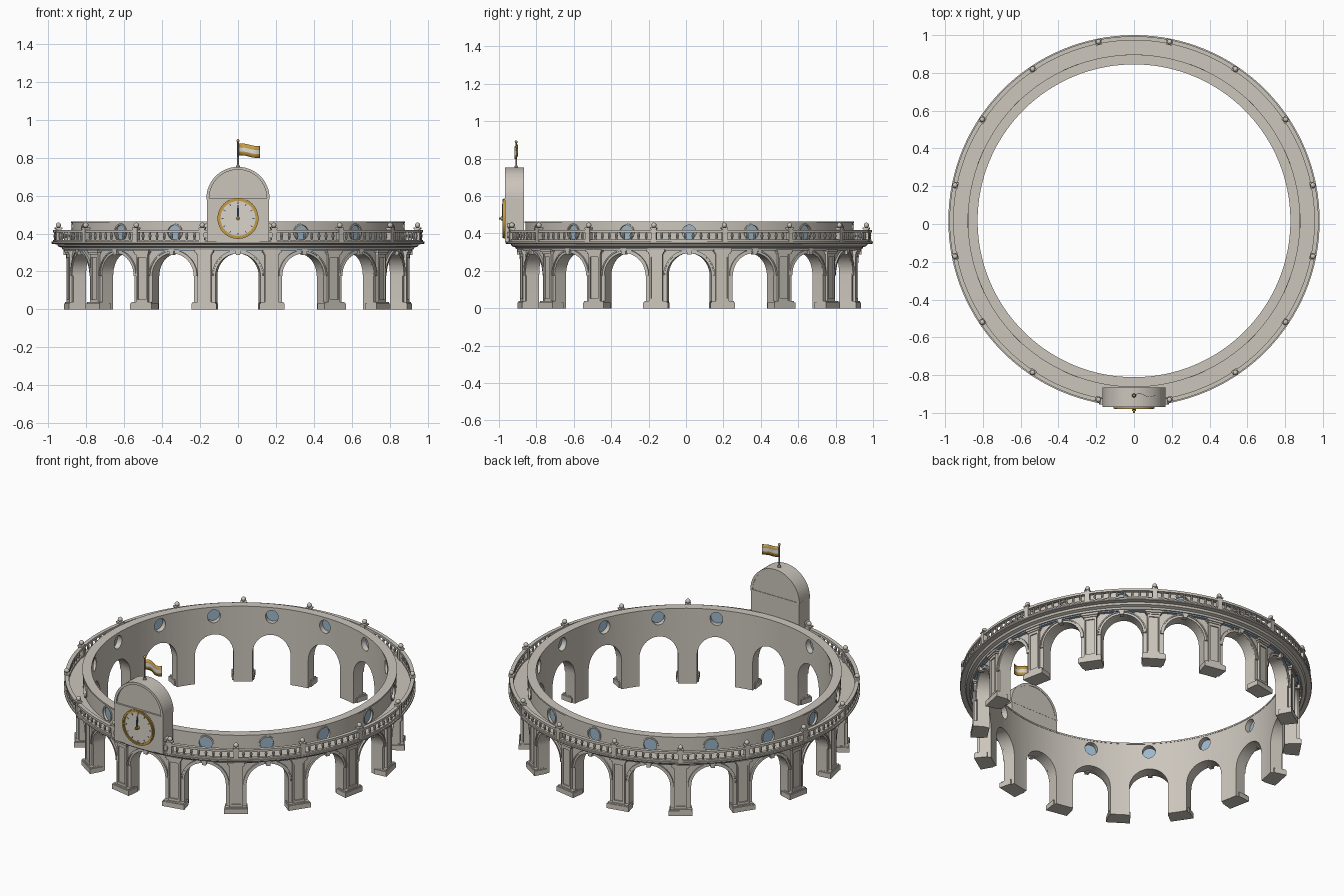
import bpy, bmesh, math
from mathutils import Matrix, Vector

if "Cube" in bpy.data.objects:
    bpy.data.objects.remove(bpy.data.objects["Cube"])

CY = 0.017            # ring centre in y
R = 0.91              # radius at which bay widths are measured
BAYS = 16
STEP = math.tau / BAYS
ARCH, SPRING = 0.12, 0.175


def material(name, rgb):
    m = bpy.data.materials.new(name)
    m.use_nodes = True
    m.diffuse_color = (*rgb, 1)
    m.node_tree.nodes["Principled BSDF"].inputs["Base Color"].default_value = (*rgb, 1)
    return m


STONE = material("warm stone", (0.60, 0.56, 0.50))
FACE = material("pale dial", (0.70, 0.66, 0.59))
GOLD = material("gold", (0.55, 0.33, 0.06))
GLASS = material("blue glass", (0.33, 0.47, 0.60))
DARK = material("dark blue", (0.05, 0.08, 0.16))
METAL = material("grey metal", (0.22, 0.20, 0.18))
WHITE = material("flag white", (0.75, 0.72, 0.66))


def finish(bm, name, mat):
    bmesh.ops.recalc_face_normals(bm, faces=bm.faces)
    me = bpy.data.meshes.new(name)
    bm.to_mesh(me)
    bm.free()
    ob = bpy.data.objects.new(name, me)
    bpy.context.collection.objects.link(ob)
    me.materials.append(mat)
    smooth(ob)
    return ob


def smooth(ob):
    bpy.ops.object.select_all(action='DESELECT')
    ob.select_set(True)
    bpy.context.view_layer.objects.active = ob
    bpy.ops.object.shade_smooth_by_angle(angle=0.5)


def polar(a, r, z):
    return Vector((r * math.sin(a), CY - r * math.cos(a), z))


def loft(bm, a, b):
    """Closed solid between two matching outlines."""
    va, vb = [bm.verts.new(p) for p in a], [bm.verts.new(p) for p in b]
    bm.faces.new(va)
    bm.faces.new(vb[::-1])
    for i in range(len(va)):
        j = (i + 1) % len(va)
        bm.faces.new((va[i], vb[i], vb[j], va[j]))


def radial(bm, angle, outline, r0, r1):
    """Outline of (x, z) bent round the ring, thick from r0 to r1."""
    loft(bm, *[[polar(angle + x / R, r, z) for x, z in outline] for r in (r0, r1)])


def rect(hw, z0, z1, x=0):
    return [(x - hw, z0), (x + hw, z0), (x + hw, z1), (x - hw, z1)]


def arc(rad, z, n, a0=0, a1=math.pi):
    return [(rad * math.cos(a0 + (a1 - a0) * i / n), z + rad * math.sin(a0 + (a1 - a0) * i / n))
            for i in range(n + 1)]


def band(inner, outer):
    """Quads between two arcs."""
    return [[inner[i], outer[i], outer[i + 1], inner[i + 1]] for i in range(len(inner) - 1)]


def lathe(name, profile, mat=STONE, n=128):
    bm = bmesh.new()
    rows = [[bm.verts.new(polar(math.tau * i / n, r, z)) for r, z in profile] for i in range(n)]
    for i in range(n):
        a, b = rows[i], rows[(i + 1) % n]
        for k in range(len(profile)):
            m = (k + 1) % len(profile)
            bm.faces.new((a[k], b[k], b[m], a[m]))
    return finish(bm, name, mat)


def ring(name, r0, r1, z0, z1, mat=STONE):
    return lathe(name, [(r0, z0), (r1, z0), (r1, z1), (r0, z1)], mat)


centres = [i * STEP for i in range(BAYS)]
piers = [a + STEP / 2 for a in centres]

# Arcaded wall with round windows in its upper storey
wall = lathe("arcade_wall", [(0.83, 0), (0.9, 0), (0.9, 0.345), (0.875, 0.345),
                             (0.875, 0.462), (0.83, 0.462)])
bm = bmesh.new()
for i, a in enumerate(centres):
    radial(bm, a, [(-ARCH, -0.1), (ARCH, -0.1)] + arc(ARCH, SPRING, 20), 0.72, 1.02)
    if i:
        radial(bm, a, arc(0.04, 0.406, 24, 0, math.tau)[:-1], 0.72, 1.02)
cutter = finish(bm, "opening_cutter", STONE)
cutter.hide_render = True
cut = wall.modifiers.new("openings", 'BOOLEAN')
cut.operation, cut.solver, cut.object = 'DIFFERENCE', 'EXACT', cutter
bpy.context.view_layer.objects.active = wall
bpy.ops.object.modifier_apply(modifier=cut.name)
bpy.data.objects.remove(cutter)
smooth(wall)

# Window panes and frames
panes, frames = bmesh.new(), bmesh.new()
for a in centres[1:]:
    radial(panes, a, arc(0.041, 0.406, 24, 0, math.tau)[:-1], 0.862, 0.867)
    for q in band(arc(0.039, 0.406, 24, 0, math.tau), arc(0.047, 0.406, 24, 0, math.tau)):
        radial(frames, a, q, 0.872, 0.881)
finish(panes, "window_panes", GLASS)
finish(frames, "window_frames", STONE)

# Arch mouldings and keystones
bm = bmesh.new()
for a in centres:
    for lo, hi, r in ((ARCH, 0.132, 0.906), (0.132, 0.139, 0.911)):
        for q in band(arc(lo, SPRING, 20), arc(hi, SPRING, 20)):
            radial(bm, a, q, 0.895, r)
    radial(bm, a, [(-0.011, 0.288), (0.011, 0.288), (0.016, 0.318), (-0.016, 0.318)], 0.89, 0.921)
finish(bm, "arch_mouldings", STONE)

# Pilasters: base, panelled shaft, capital
bm = bmesh.new()
for a in piers:
    radial(bm, a, rect(0.066, 0, 0.03), 0.85, 0.926)
    radial(bm, a, rect(0.06, 0.03, 0.038), 0.86, 0.921)
    radial(bm, a, rect(0.036, 0.038, 0.3), 0.895, 0.908)
    for s in (-1, 1):
        radial(bm, a, rect(0.005, 0.038, 0.29, s * 0.031), 0.895, 0.915)
    for z in (0.038, 0.275):
        radial(bm, a, rect(0.036, z, z + 0.015), 0.895, 0.915)
    radial(bm, a, rect(0.042, 0.29, 0.3), 0.895, 0.92)
    radial(bm, a, rect(0.049, 0.3, 0.313), 0.895, 0.926)
finish(bm, "pilasters", STONE)

# Cornice, balcony and rails
ring("blue_frieze", 0.89, 0.918, 0.309, 0.316, GLASS)
lathe("balcony_cornice", [(0.87, 0.316), (0.926, 0.316), (0.93, 0.326), (0.948, 0.332),
                          (0.954, 0.343), (0.98, 0.345), (0.983, 0.349), (0.983, 0.357), (0.87, 0.358)])
ring("bottom_rail", 0.957, 0.975, 0.356, 0.367)
ring("top_rail", 0.955, 0.977, 0.405, 0.419)
ring("parapet_cap", 0.828, 0.88, 0.455, 0.464)

# Balusters and posts with ball finials
bm = bmesh.new()
posts = bmesh.new()
for a in piers:
    for k in range(1, 9):
        base = polar(a + STEP * k / 9, 0.966, 0)
        for z, r1, r2, d in ((0.377, 0.004, 0.008, 0.022), (0.397, 0.008, 0.004, 0.018)):
            bmesh.ops.create_cone(bm, cap_ends=True, segments=8, radius1=r1, radius2=r2, depth=d,
                                  matrix=Matrix.Translation(base + Vector((0, 0, z))))
    radial(posts, a, rect(0.013, 0.355, 0.424), 0.952, 0.98)
    radial(posts, a, rect(0.016, 0.424, 0.431), 0.949, 0.983)
    bmesh.ops.create_uvsphere(posts, u_segments=12, v_segments=8, radius=0.014,
                              matrix=Matrix.Translation(polar(a, 0.966, 0.444)))
finish(bm, "balusters", STONE)
finish(posts, "balustrade_posts", STONE)


def slab(bm, outline, y0, y1):
    loft(bm, *[[Vector((x, y, z)) for x, z in outline] for y in (y0, y1)])


# Clock tower with round gable
bm = bmesh.new()
slab(bm, rect(0.164, 0.355, 0.585), -0.967, -0.866)
slab(bm, arc(0.155, 0.585, 32), -0.960, -0.868)
for q in band(arc(0.152, 0.585, 32), arc(0.167, 0.585, 32)):
    slab(bm, q, -0.969, -0.866)
slab(bm, rect(0.167, 0.58, 0.588), -0.97, -0.865)
finish(bm, "clock_tower", STONE)

# Side scrolls of the tower
bm = bmesh.new()
for s in (-1, 1):
    for z, r in ((0.392, 0.017), (0.442, 0.011)):
        slab(bm, [(s * 0.168 + x, w) for x, w in arc(r, z, 16, 0, math.tau)[:-1]], -0.955, -0.925)
finish(bm, "tower_scrolls", STONE)

# Clock
DIAL = 0.48
CIRCLE = math.tau
bm = bmesh.new()
slab(bm, arc(0.1, DIAL, 48, 0, CIRCLE)[:-1], -0.972, -0.96)
finish(bm, "clock_dial", FACE)
bm = bmesh.new()
for lo, hi, y in ((0.092, 0.108, -0.976), (0.096, 0.104, -0.98)):
    for q in band(arc(lo, DIAL, 48, 0, CIRCLE), arc(hi, DIAL, 48, 0, CIRCLE)):
        slab(bm, q, y, -0.96)
slab(bm, arc(0.01, DIAL, 16, 0, CIRCLE)[:-1], -0.99, -0.965)
slab(bm, arc(0.005, DIAL, 16, 0, CIRCLE)[:-1], -1.0, -0.98)
finish(bm, "clock_rim_and_hub", GOLD)
bm = bmesh.new()
for i in range(12):
    t = math.tau * i / 12
    u, v = Vector((math.sin(t), math.cos(t))), Vector((math.cos(t), -math.sin(t)))
    o = Vector((0, DIAL))
    slab(bm, [o + u * d + v * w for d, w in ((0.076, -0.002), (0.076, 0.002), (0.088, 0.002), (0.088, -0.002))],
         -0.974, -0.97)
slab(bm, [(-0.006, 0.475), (0.006, 0.475), (0.005, 0.53), (0, 0.557), (-0.005, 0.53)], -0.984, -0.98)
finish(bm, "clock_hands_and_marks", DARK)

# Flagpole, finial and waving striped flag
POLE_Y = -0.908
bm = bmesh.new()
bmesh.ops.create_cone(bm, cap_ends=True, segments=12, radius1=0.005, radius2=0.004, depth=0.15,
                      matrix=Matrix.Translation((0, POLE_Y, 0.815)))
bmesh.ops.create_cone(bm, cap_ends=True, segments=12, radius1=0.012, radius2=0.006, depth=0.015,
                      matrix=Matrix.Translation((0, POLE_Y, 0.757)))
finish(bm, "flagpole", METAL)
bm = bmesh.new()
bmesh.ops.create_uvsphere(bm, u_segments=12, v_segments=8, radius=0.008,
                          matrix=Matrix.Translation((0, POLE_Y, 0.89)))
finish(bm, "pole_finial", GOLD)
bm = bmesh.new()
N = 16
grid = [[bm.verts.new((0.115 * i / N, POLE_Y + 0.009 * math.sin(6.5 * i / N),
                       0.812 + 0.021 * j - 0.012 * i / N + 0.003 * math.sin(6 * i / N)))
         for j in range(4)] for i in range(N + 1)]
for i in range(N):
    for j in range(3):
        f = bm.faces.new((grid[i][j], grid[i + 1][j], grid[i + 1][j + 1], grid[i][j + 1]))
        f.material_index = int(j == 1)
flag = finish(bm, "flag", GOLD)
flag.data.materials.append(WHITE)
flag.modifiers.new("cloth", 'SOLIDIFY').thickness = 0.002
